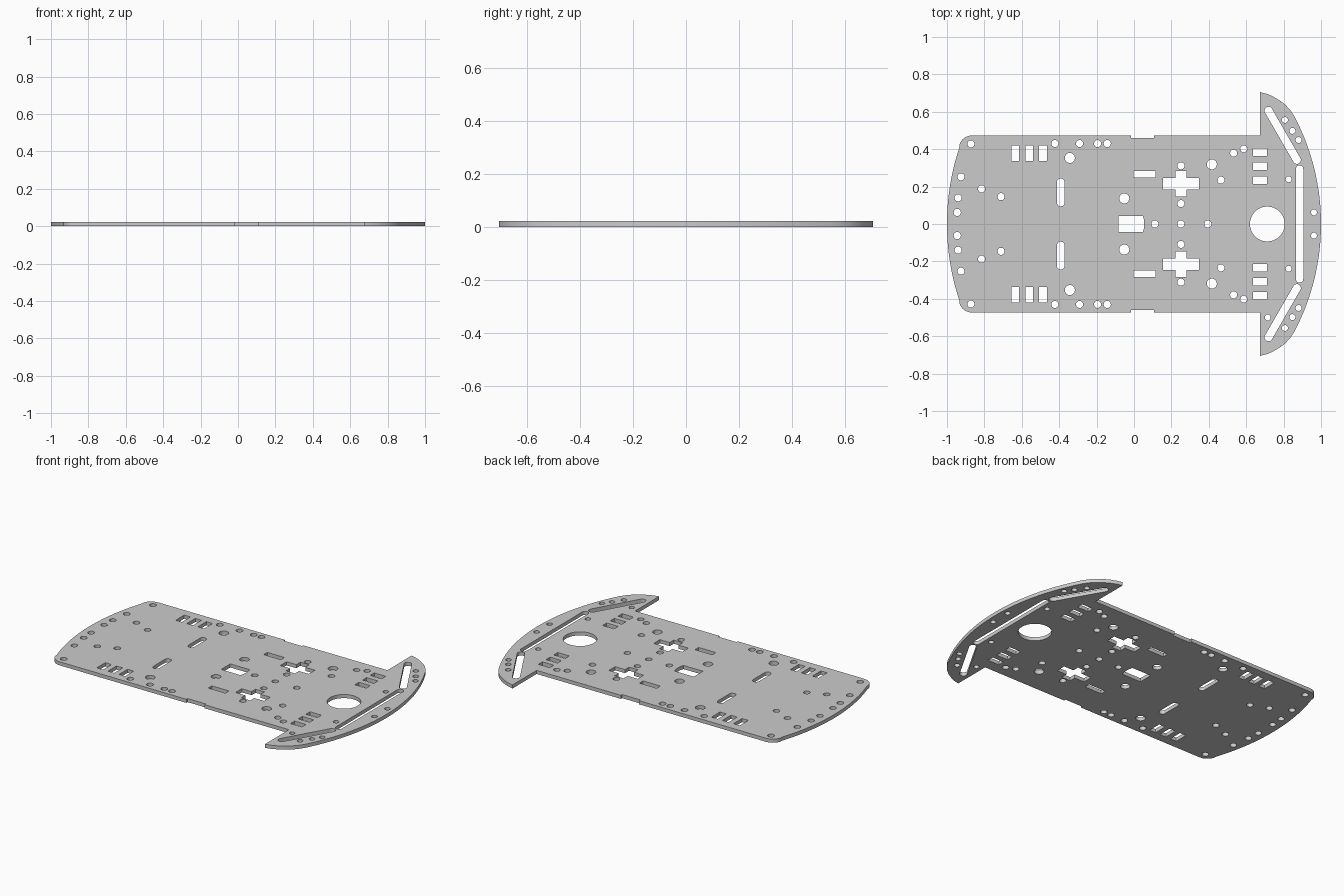
import bpy, bmesh
from math import sin, cos, pi, atan2, sqrt

if "Cube" in bpy.data.objects:
    bpy.data.objects.remove(bpy.data.objects["Cube"])

T = 0.022  # plate thickness
loops = []


def arc(cx, cy, r, a0, a1, n):
    return [(cx + r * cos(a0 + (a1 - a0) * i / n), cy + r * sin(a0 + (a1 - a0) * i / n))
            for i in range(n + 1)]


def add(pts, mirror=True):
    loops.append(pts)
    if mirror:
        loops.append([(x, -y) for x, y in pts])


def hole(x, y, r=0.019, mirror=True, n=24):
    add(arc(x, y, r, 0, 2 * pi, n)[:-1], mirror)


def rect(x0, x1, y0, y1, mirror=True):
    add([(x0, y0), (x1, y0), (x1, y1), (x0, y1)], mirror)


def slot(x0, y0, x1, y1, r, mirror=True):
    a = atan2(y1 - y0, x1 - x0)
    add(arc(x1, y1, r, a - pi / 2, a + pi / 2, 10)
        + arc(x0, y0, r, a + pi / 2, a + 3 * pi / 2, 10), mirror)


# Outer outline, upper half from nose to tail, then mirrored
R = 1.235
nose = [(1 - R + sqrt(R * R - y * y), y) for y in [0.58 * i / 16 for i in range(17)]]
wing = [(0.833, 0.612), (0.81, 0.637), (0.78, 0.66), (0.745, 0.681), (0.71, 0.696), (0.674, 0.705)]
side = [(0.674, 0.473), (0.107, 0.473), (0.107, 0.461), (-0.016, 0.461), (-0.016, 0.473)]
corner = arc(-0.868, 0.405, 0.068, pi / 2, pi * 0.9, 8)
Q = 1.3
tail = [(-1 + Q - sqrt(Q * Q - y * y), y) for y in [0.41 * (1 - i / 14) for i in range(15)]]
half = nose + wing + side + corner + tail
add(half + [(x, -y) for x, y in half[-2:0:-1]], False)

# Small screw holes, mirrored front to back
for x, y in [(-0.872, 0.428), (-0.925, 0.252), (-0.94, 0.14), (-0.945, 0.062),
             (-0.815, 0.188), (-0.711, 0.146), (-0.423, 0.43), (-0.291, 0.43),
             (-0.195, 0.43), (-0.143, 0.43), (0.251, 0.311), (0.251, 0.109),
             (0.465, 0.235), (0.533, 0.379), (0.587, 0.402)]:
    hole(x, y)
for x, y in [(0.827, 0.239), (0.962, 0.062), (0.807, 0.556), (0.847, 0.498), (0.88, 0.449)]:
    hole(x, y, 0.016)
for x in (0.112, 0.251, 0.395):
    hole(x, 0, mirror=False)
hole(0.715, -0.5, 0.016, False)

# Larger round holes
for x, y in [(-0.343, 0.353), (-0.052, 0.137), (0.416, 0.319)]:
    hole(x, y, 0.027)
hole(0.713, 0, 0.093, False, 48)

# Rectangular cutouts
for x in (-0.635, -0.56, -0.486):
    rect(x - 0.021, x + 0.021, 0.338, 0.42)
for y in (0.383, 0.309, 0.235):
    rect(0.635, 0.712, y - 0.02, y + 0.02)
rect(-0.002, 0.114, 0.249, 0.284)
add([(-0.083, -0.044), (0.048, -0.044), (0.054, -0.02), (0.054, 0.02),
     (0.048, 0.044), (-0.083, 0.044)], False)

# Cross cutouts
cx, cy, w, h, L = 0.251, 0.215, 0.03, 0.069, 0.096
add([(cx + x, cy + y) for x, y in
     [(L, -w), (L, w), (w, w), (w, h), (-w, h), (-w, w),
      (-L, w), (-L, -w), (-w, -w), (-w, -h), (w, -h), (w, -w)]])

# Rounded slots
slot(-0.392, 0.114, -0.392, 0.224, 0.02)
slot(0.719, 0.606, 0.871, 0.342, 0.021)
slot(0.885, -0.294, 0.885, 0.294, 0.02, False)

# Filled flat curve with thickness, turned into a mesh
cu = bpy.data.curves.new("chassis_plate", 'CURVE')
cu.dimensions = '2D'
cu.fill_mode = 'BOTH'
cu.extrude = T / 2
for pts in loops:
    s = cu.splines.new('POLY')
    s.points.add(len(pts) - 1)
    for p, (x, y) in zip(s.points, pts):
        p.co = (x, y, 0, 1)
    s.use_cyclic_u = True
tmp = bpy.data.objects.new("plate_profile", cu)
bpy.context.collection.objects.link(tmp)
bpy.context.view_layer.update()
me = bpy.data.meshes.new_from_object(tmp.evaluated_get(bpy.context.evaluated_depsgraph_get()))
bpy.data.objects.remove(tmp)

bm = bmesh.new()
bm.from_mesh(me)
bmesh.ops.remove_doubles(bm, verts=bm.verts, dist=1e-5)
bmesh.ops.recalc_face_normals(bm, faces=bm.faces)
bmesh.ops.translate(bm, verts=bm.verts, vec=(0, 0, T / 2))
bm.to_mesh(me)
bm.free()
plate = bpy.data.objects.new("chassis_plate", me)
bpy.context.collection.objects.link(plate)
bpy.context.view_layer.objects.active = plate
plate.select_set(True)
bpy.ops.object.shade_smooth_by_angle(angle=0.52)
